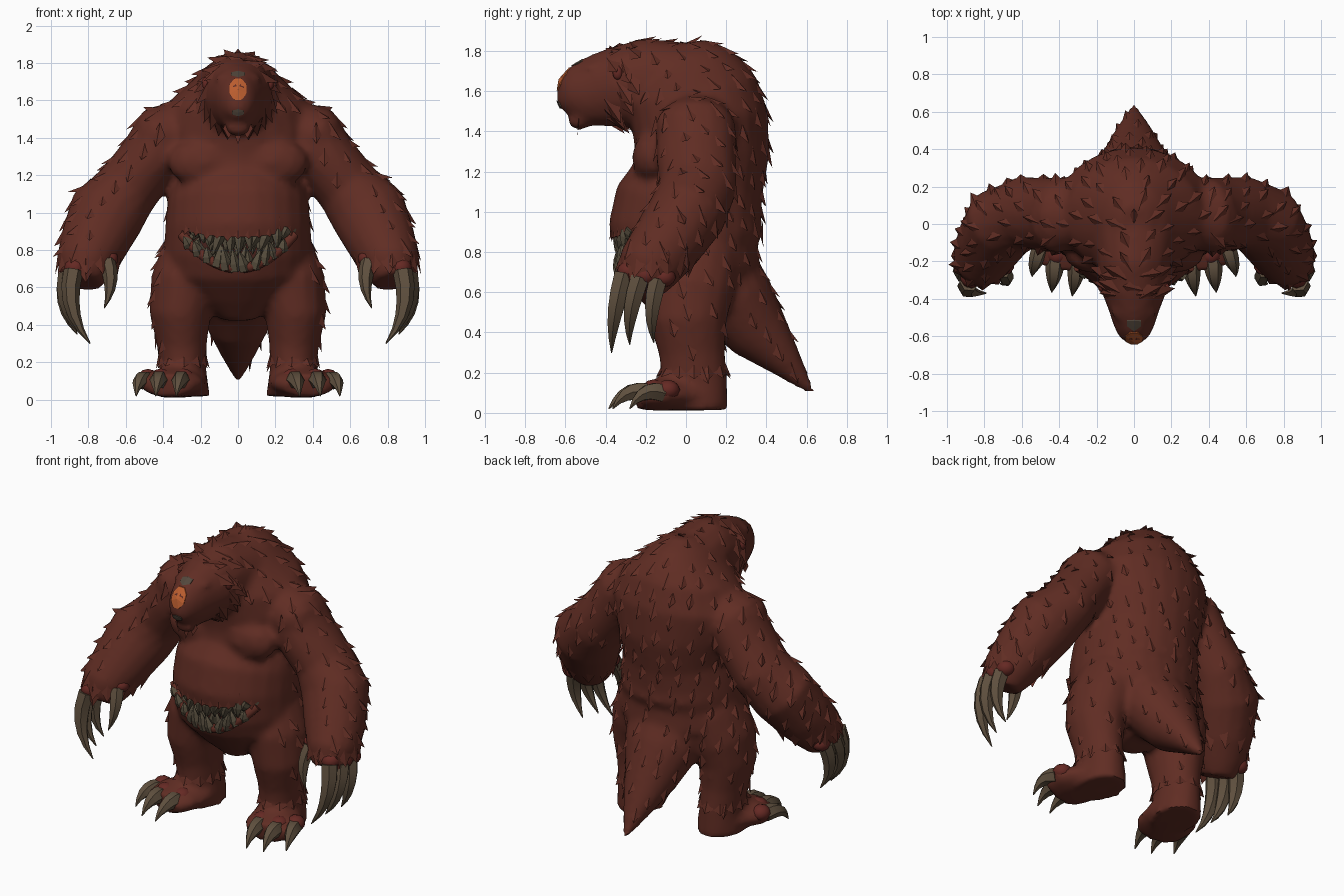
import bpy, bmesh, math, random
from mathutils import Vector
from mathutils.bvhtree import BVHTree

random.seed(4)
if "Cube" in bpy.data.objects:
    bpy.data.objects.remove(bpy.data.objects["Cube"])


def material(name, rgb):
    m = bpy.data.materials.new(name)
    m.use_nodes = True
    m.diffuse_color = (*rgb, 1)
    bsdf = m.node_tree.nodes["Principled BSDF"]
    bsdf.inputs["Base Color"].default_value = (*rgb, 1)
    bsdf.inputs["Roughness"].default_value = 0.9
    return m


FUR = material("red_brown_fur", (0.118, 0.026, 0.017))
MOUTH = material("dark_mouth", (0.06, 0.015, 0.011))
RAW = material("raw_red_skin", (0.13, 0.022, 0.017))
CLAW = material("horn_brown", (0.115, 0.08, 0.049))
TOOTH = material("dull_tooth", (0.095, 0.075, 0.047))
EYE = material("orange_eye", (0.5, 0.11, 0.028))
SKIN = material("grey_skin", (0.085, 0.062, 0.044))


def finish(name, bm, mats, smooth=None):
    bmesh.ops.recalc_face_normals(bm, faces=bm.faces)
    me = bpy.data.meshes.new(name)
    bm.to_mesh(me)
    bm.free()
    for m in mats:
        me.materials.append(m)
    ob = bpy.data.objects.new(name, me)
    bpy.context.collection.objects.link(ob)
    bpy.ops.object.select_all(action="DESELECT")
    ob.select_set(True)
    bpy.context.view_layer.objects.active = ob
    if smooth:
        bpy.ops.object.shade_smooth_by_angle(angle=math.radians(smooth))
    return ob


def loft(bm, sections, sides=16, flip=1):
    """Closed tube of elliptical rings; section = x, y, z, half width, half depth."""
    pts = [Vector((flip * s[0], s[1], s[2])) for s in sections]
    rings = []
    for i, (p, s) in enumerate(zip(pts, sections)):
        t = (pts[min(i + 1, len(pts) - 1)] - pts[max(i - 1, 0)]).normalized()
        u = Vector((1, 0, 0))
        u = (u - t * u.dot(t)).normalized()
        v = t.cross(u)
        angles = [2 * math.pi * k / sides for k in range(sides)]
        rings.append([bm.verts.new(p + u * s[3] * math.cos(a) + v * s[4] * math.sin(a))
                      for a in angles])
    for a, b in zip(rings, rings[1:]):
        for k in range(sides):
            j = (k + 1) % sides
            bm.faces.new((a[k], a[j], b[j], b[k]))
    bm.faces.new(rings[0])
    bm.faces.new(rings[-1])


def ball(bm, centre, radii, flip=1):
    made = bmesh.ops.create_icosphere(bm, subdivisions=2, radius=1)["verts"]
    for v in made:
        v.co = Vector([v.co[i] * radii[i] + centre[i] for i in range(3)])
        v.co.x *= flip


def claw(bm, start, end, bend, r, flip=1, steps=5, sides=6):
    a, c = Vector(start), Vector(end)
    mid = (a + c) / 2 + Vector(bend)
    rows = []
    for i in range(steps + 1):
        f = i / steps
        p = a * (1 - f) ** 2 + mid * 2 * f * (1 - f) + c * f * f
        w = max(r * (1 - f ** 2), 0.003)
        rows.append((*p, w, w))
    loft(bm, rows, sides, flip)


def apply(ob, kind, **settings):
    mod = ob.modifiers.new(kind, kind)
    for key, value in settings.items():
        setattr(mod, key, value)
    bpy.context.view_layer.objects.active = ob
    bpy.ops.object.modifier_apply(modifier=mod.name)


# Body volumes
bm = bmesh.new()
loft(bm, [(0, .04, .43, .09, .12), (0, .03, .53, .25, .22), (0, .03, .68, .39, .34),
          (0, 0, .8, .395, .36), (0, 0, .92, .39, .385), (0, .015, 1.04, .38, .37),
          (0, .06, 1.16, .35, .33), (0, .08, 1.3, .38, .335), (0, .07, 1.45, .42, .34),
          (0, .035, 1.6, .36, .325), (0, .02, 1.7, .25, .28), (0, .01, 1.78, .17, .21),
          (0, 0, 1.84, .08, .1)], 24)
loft(bm, [(0, .02, 1.64, .24, .2), (0, -.2, 1.64, .2, .225), (0, -.35, 1.62, .18, .2),
          (0, -.45, 1.6, .14, .18), (0, -.54, 1.578, .11, .15), (0, -.58, 1.565, .09, .12),
          (0, -.615, 1.545, .06, .06), (0, -.635, 1.54, .03, .03)])
loft(bm, [(0, .14, .74, .28, .2), (0, .25, .55, .24, .2), (0, .36, .4, .17, .16),
          (0, .49, .26, .1, .09), (0, .63, .1, .014, .014)])
ball(bm, (0, -.53, 1.455), (.07, .06, .05))
for s in (1, -1):
    loft(bm, [(.22, .06, 1.51, .12, .15), (.38, .05, 1.42, .18, .2), (.475, .05, 1.28, .17, .2),
              (.59, .06, 1.13, .175, .195), (.7, .01, 1.0, .21, .195), (.77, -.1, .84, .185, .18),
              (.82, -.19, .72, .155, .16), (.835, -.23, .63, .11, .12)], flip=s)
    ball(bm, (.42, .04, 1.42), (.15, .2, .15), s)
    loft(bm, [(.22, .05, .8, .18, .22), (.285, .02, .62, .185, .22), (.31, .01, .46, .165, .195),
              (.3, .03, .3, .135, .165), (.295, .04, .17, .125, .165),
              (.29, .04, .015, .14, .17)], flip=s)
    loft(bm, [(.28, .16, .09, .1, .075), (.3, 0, .09, .15, .08), (.36, -.14, .09, .18, .08),
              (.38, -.24, .075, .14, .06)], flip=s)
    ball(bm, (.18, -.16, 1.27), (.2, .11, .14), s)
    ball(bm, (.075, -.46, 1.715), (.05, .06, .03), s)
body = finish("furry_body", bm, [FUR, MOUTH])
apply(body, "REMESH", mode="VOXEL", voxel_size=.022)
apply(body, "SMOOTH", factor=.5, iterations=4)

# Smile shaped cavity in the belly
HALF = .3


def lip_z(x):
    q = (x / HALF) ** 2
    return .71 + .18 * q, .87 + .035 * q


def belly_y(x, depth):
    return -depth * math.sqrt(1 - (x / .42) ** 2)


bm = bmesh.new()
rings = []
for i in range(21):
    x = HALF * (i / 10 - 1)
    low, high = lip_z(x)
    back = belly_y(x, .25)
    rings.append([bm.verts.new(c) for c in ((x, -.6, low), (x, -.6, high),
                                            (x, back, high), (x, back, low))])
for a, b in zip(rings, rings[1:]):
    for k in range(4):
        bm.faces.new((a[k], a[k - 1], b[k - 1], b[k]))
bm.faces.new(rings[0])
bm.faces.new(rings[-1])
for f in bm.faces:
    f.material_index = 1
cutter = finish("mouth_cutter", bm, [FUR, MOUTH])
cutter.hide_render = True
apply(body, "BOOLEAN", object=cutter, operation="DIFFERENCE", solver="EXACT")
bpy.data.objects.remove(cutter)
bpy.ops.object.select_all(action="DESELECT")
body.select_set(True)
bpy.ops.object.shade_smooth_by_angle(angle=math.radians(50))

# Lower lip and crooked teeth
bm = bmesh.new()
path = [HALF * (i / 10 - 1) for i in range(21)]
loft(bm, [(x, belly_y(x, .325), lip_z(x)[0] - .008, .028, .028) for x in path], 8)
finish("lower_lip", bm, [FUR], 60)

bm = bmesh.new()
for row, depth in enumerate((.325, .28)):
    for i in range(11):
        x = .26 * ((i + row / 2) / 5.25 - 1)
        low, high = lip_z(x)
        tall = (high - low) * random.uniform(.45, .75)
        y, lean = belly_y(x, depth), random.uniform(-.04, .04)
        claw(bm, (x, y, low - .02), (x + lean, y - .015, low + tall), (0, -.015, 0), .033, 1, 3, 5)
        claw(bm, (x + .02, y, high + .02), (x - lean, y - .01, high - tall), (0, -.015, 0),
             .033, 1, 3, 5)
finish("belly_teeth", bm, [TOOTH])

# Claws with raw knuckles
for s, side in ((1, "left"), (-1, "right")):
    hand = [((.88, -.31, .69), (.79, -.37, .3), (.1, -.03, -.02), .053),
            ((.91, -.23, .67), (.83, -.28, .34), (.08, -.04, -.02), .052),
            ((.91, -.14, .66), (.86, -.16, .35), (.07, -.04, -.02), .05),
            ((.7, -.25, .74), (.715, -.32, .49), (-.05, -.03, 0), .044)]
    foot = [((.3, -.19, .1), (.33, -.385, .02), (0, -.02, .07), .052),
            ((.42, -.19, .1), (.44, -.365, .02), (0, -.02, .07), .052),
            ((.49, -.12, .1), (.545, -.28, .02), (.02, -.02, .07), .05)]
    for name, group in (("hand", hand), ("foot", foot)):
        horn, knuckles = bmesh.new(), bmesh.new()
        for start, end, bend, r in group:
            claw(horn, start, end, bend, r, s)
            ball(knuckles, Vector(start) + Vector((-.01, .03, .015)), (r * 1.15, r * 1.2, r), s)
        finish(f"{side}_{name}_claws", horn, [CLAW], 40)
        finish(f"{side}_{name}_knuckles", knuckles, [RAW], 60)
    bm = bmesh.new()
    ball(bm, (.172, -.34, 1.69), (.02, .025, .035), s)
    finish(f"{side}_ear", bm, [RAW], 60)

# Face plates laid onto the head surface
tree = BVHTree.FromObject(body, bpy.context.evaluated_depsgraph_get())


def face_plate(name, z, w, h, mat, sides):
    bm = bmesh.new()
    rim = []
    for k in range(sides):
        a = 2 * math.pi * (k + .5) / sides
        rim.append((w * math.cos(a), z + h * math.sin(a)))
    verts = []
    for x, zz in [(0, z)] + rim:
        hit = tree.ray_cast(Vector((x, -2, zz)), Vector((0, 1, 0)))[0]
        verts.append(bm.verts.new(hit + Vector((0, -.008, 0))))
    for k in range(sides):
        bm.faces.new((verts[0], verts[k + 1], verts[(k + 1) % sides + 1]))
    made = bmesh.ops.extrude_face_region(bm, geom=bm.faces[:])["geom"]
    for v in made:
        if isinstance(v, bmesh.types.BMVert):
            v.co.y += .009
    finish(name, bm, [mat])


face_plate("single_eye", 1.66, .05, .062, EYE, 8)
face_plate("brow_patch", 1.742, .042, .017, SKIN, 6)
face_plate("nose", 1.535, .036, .02, SKIN, 6)


# Fur tufts: flat wedges that rise out of the surface towards the tip
def tuft(bm, p, n, d, length, width, lift):
    side = n.cross(d).normalized() * width
    a, b, c, tip = [bm.verts.new(q) for q in (
        p + side - n * .008, p - side - n * .008, p - d * .07 - n * .008,
        p + d * length + n * lift)]
    for f in ((a, c, tip), (c, b, tip), (b, a, tip), (a, b, c)):
        bm.faces.new(f)


def flow(n, way):
    return (way - n * way.dot(n)).normalized()


bm = bmesh.new()
taken = []
polys = list(body.data.polygons)
random.shuffle(polys)
for poly in polys:
    p, n = poly.center.copy(), poly.normal.copy()
    hairy = n.y > .1 or (abs(p.x) > .4 and n.x * p.x > -.05) or (p.z > 1.5 and n.z > .3)
    if poly.material_index or not hairy or n.z < -.45 or p.z < .18 or p.y < -.38:
        continue
    if p.z < .6 and random.random() < .97 and p.y < .3:
        continue
    if any((p - q).length < .1 for q in taken):
        continue
    taken.append(p)
    tuft(bm, p, n, flow(n, Vector((0, .35, -1))), random.uniform(.04, .06),
         random.uniform(.028, .042), random.uniform(.016, .03))
# Ruff around the face
for s in (1, -1):
    for k in range(10):
        a = -1.2 + k * .26
        middle = Vector((0, random.uniform(-.37, -.25), 1.62))
        out = Vector((s * math.cos(a), 0, math.sin(a)))
        hit, n, _, _ = tree.ray_cast(middle + out * .5, -out)
        if hit:
            tuft(bm, hit, n, flow(n, Vector((0, .7, -1))), .07, .045, .04)
    # Wrist and ankle fringes
    for k in range(12):
        a = 2 * math.pi * k / 12
        for centre, r, drop in (((.81 * s, -.17, .74), .3, .07), ((.29 * s, .04, .2), .3, .03)):
            c = Vector(centre)
            out = Vector((math.cos(a), math.sin(a), 0))
            hit, n, _, _ = tree.ray_cast(c + out * r, -out)
            if hit:
                tuft(bm, hit, n, flow(n, Vector((0, 0, -1))), drop, .045, .02)
# Fringe over the mouth and the beard
for i in range(11):
    x = .28 * (i / 5 - 1)
    hit, n, _, _ = tree.ray_cast(Vector((x, -2, lip_z(x)[1] + .02)), Vector((0, 1, 0)))
    tuft(bm, hit, n, flow(n, Vector((0, 0, -1))), random.uniform(.03, .05), .035, .008)
for x in (-.05, 0, .05):
    tuft(bm, Vector((x, -.54, 1.45)), Vector((0, -1, 0)), Vector((0, 0, -1)), .085 - abs(x) * .6, .03, 0)
finish("fur_tufts", bm, [FUR])
